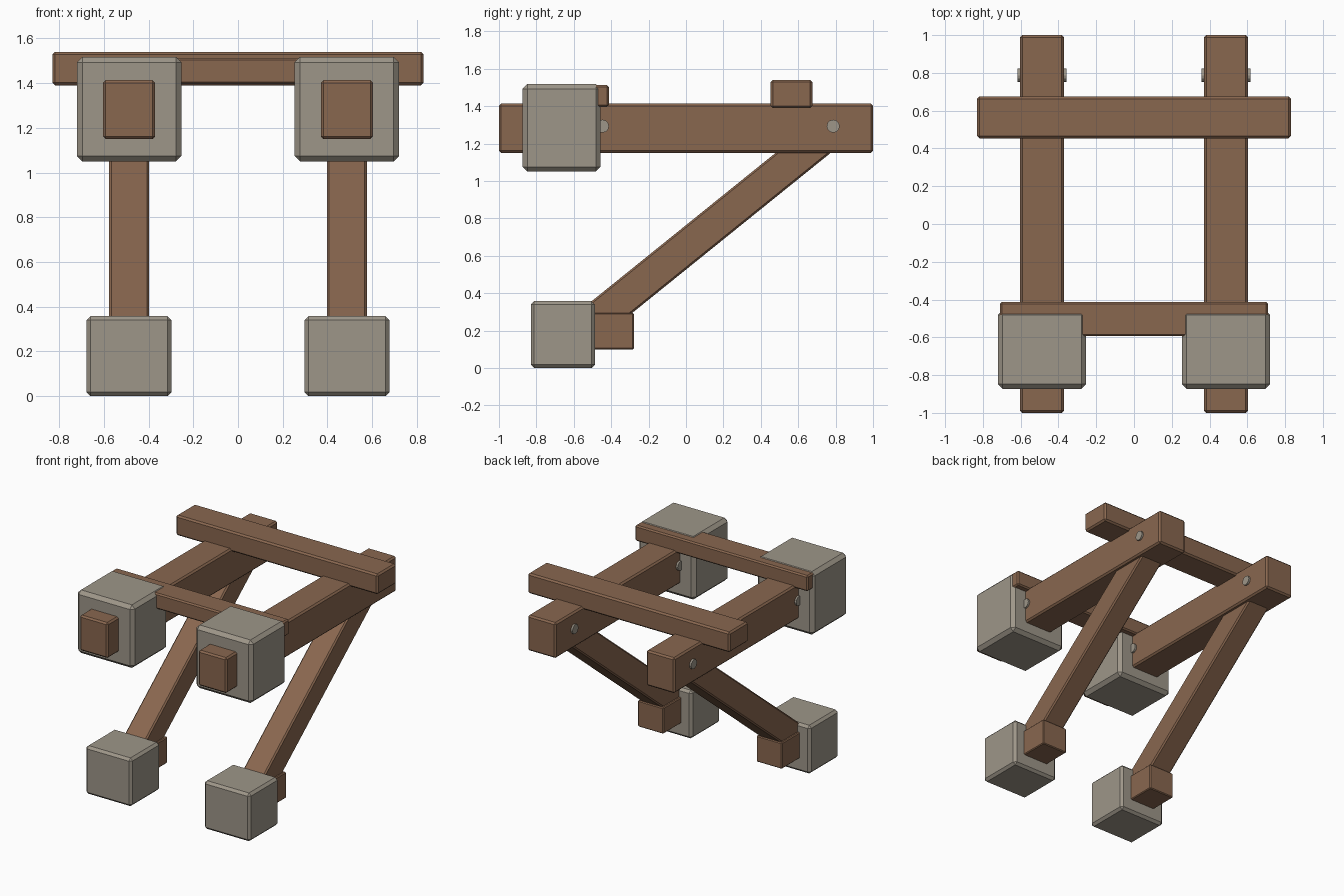
import bpy, bmesh, math
from mathutils import Matrix, Vector

cube = bpy.data.objects.get("Cube")
if cube:
    bpy.data.objects.remove(cube, do_unlink=True)


def material(name, color):
    mat = bpy.data.materials.new(name)
    mat.use_nodes = True
    mat.diffuse_color = color
    mat.node_tree.nodes["Principled BSDF"].inputs["Base Color"].default_value = color
    return mat


WOOD = material("brown wood", (0.25, 0.135, 0.078, 1))
STONE = material("grey stone", (0.34, 0.305, 0.25, 1))


def finish(name, bm, mat):
    mesh = bpy.data.meshes.new(name)
    bm.to_mesh(mesh)
    bm.free()
    mesh.materials.append(mat)
    obj = bpy.data.objects.new(name, mesh)
    bpy.context.collection.objects.link(obj)
    return obj


def box(name, x, y, z, mat, chamfer, tilt=0):
    """Chamfered box from (low, high) ranges, tilted about its own centre."""
    low, high = Vector((x[0], y[0], z[0])), Vector((x[1], y[1], z[1]))
    bm = bmesh.new()
    bmesh.ops.create_cube(bm, size=1, matrix=Matrix.Diagonal((*(high - low), 1)))
    obj = finish(name, bm, mat)
    obj.location = (low + high) / 2
    obj.rotation_euler.x = tilt
    bevel = obj.modifiers.new("chamfer", "BEVEL")
    bevel.width = chamfer
    bevel.segments = 1
    return obj


def bolt(name, x, y, z):
    bm = bmesh.new()
    bmesh.ops.create_cone(bm, cap_ends=True, segments=12, radius1=0.035, radius2=0.035,
                          depth=0.26, matrix=Matrix.Rotation(math.pi / 2, 4, "Y"))
    obj = finish(name, bm, STONE)
    obj.location = (x, y, z)


# Cross beams
box("rear_cross_beam", (-0.83, 0.83), (0.453, 0.675), (1.39, 1.54), WOOD, 0.012)
box("front_cross_beam", (-0.71, 0.71), (-0.594, -0.413), (1.396, 1.513), WOOD, 0.01)

# Mirrored side frames
for side, sign in (("left", 1), ("right", -1)):
    cx = sign * 0.487

    def span(width):
        return cx - width / 2, cx + width / 2

    box(side + "_main_beam", span(0.233), (-1, 1), (1.15, 1.413), WOOD, 0.012)
    box(side + "_upper_stone", span(0.468), (-0.873, -0.457), (1.05, 1.518), STONE, 0.025)
    box(side + "_lower_stone", span(0.38), (-0.83, -0.487), (0, 0.358), STONE, 0.018)
    box(side + "_foot_block", span(0.21), (-0.6, -0.279), (0.1, 0.294), WOOD, 0.006)

    # Diagonal strut from foot block up into the main beam
    start, end = Vector((cx, -0.49, 0.25)), Vector((cx, 0.75, 1.25))
    mid, half = (start + end) / 2, (end - start).length / 2
    box(side + "_strut", span(0.178), (mid.y - half, mid.y + half),
        (mid.z - 0.0925, mid.z + 0.0925), WOOD, 0.01,
        math.atan2(end.z - start.z, end.y - start.y))

    bolt(side + "_rear_bolt", cx, 0.787, 1.293)
    bolt(side + "_front_bolt", cx, -0.447, 1.293)
